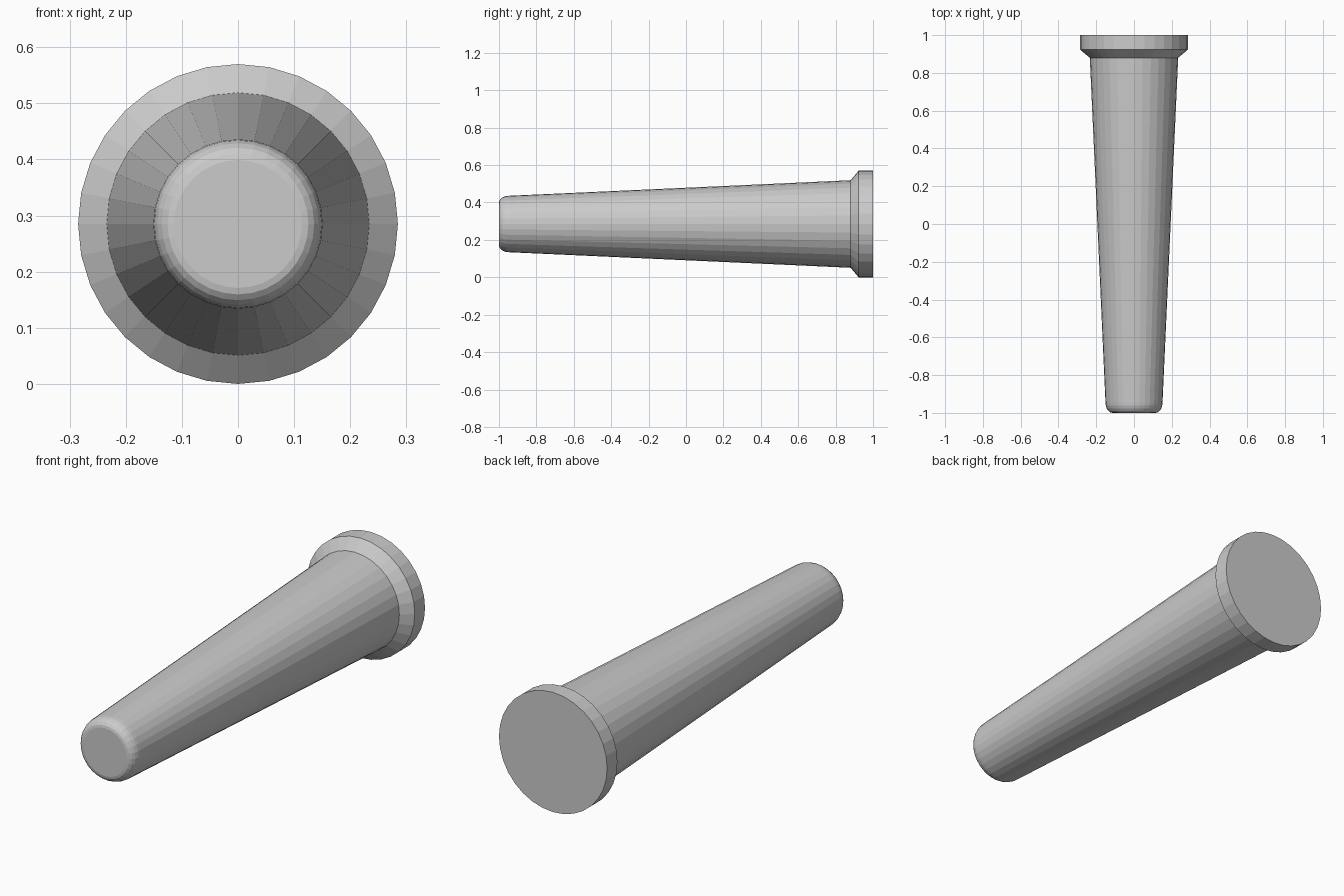
import bpy, bmesh, math
from mathutils import Matrix, Vector

if "Cube" in bpy.data.objects:
    bpy.data.objects.remove(bpy.data.objects["Cube"])

SIDES = 32
CENTRE_Z = 0.285

# Rounded tip: quarter arc from the flat end to the shaft
arc = [math.radians(90 * i / 5) for i in range(6)]
profile = [(0.114 + 0.037 * math.sin(a), -0.945 - 0.055 * math.cos(a)) for a in arc]
# Tapered shaft, flared shoulder, collar
profile += [(0.234, 0.88), (0.285, 0.923), (0.285, 1.0)]

# Revolve the profile around the y axis
bm = bmesh.new()
rings = []
for r, y in profile:
    ring = []
    for i in range(SIDES):
        a = 2 * math.pi * i / SIDES
        ring.append(bm.verts.new((r * math.cos(a), y, CENTRE_Z + r * math.sin(a))))
    rings.append(ring)
for lower, upper in zip(rings, rings[1:]):
    for i in range(SIDES):
        j = (i + 1) % SIDES
        bm.faces.new((lower[i], lower[j], upper[j], upper[i]))

# Flat end caps
bm.faces.new(rings[0])
bm.faces.new(rings[-1])
bmesh.ops.recalc_face_normals(bm, faces=bm.faces)

mesh = bpy.data.meshes.new("tapered_peg")
bm.to_mesh(mesh)
bm.free()
peg = bpy.data.objects.new("tapered_peg", mesh)
bpy.context.collection.objects.link(peg)
